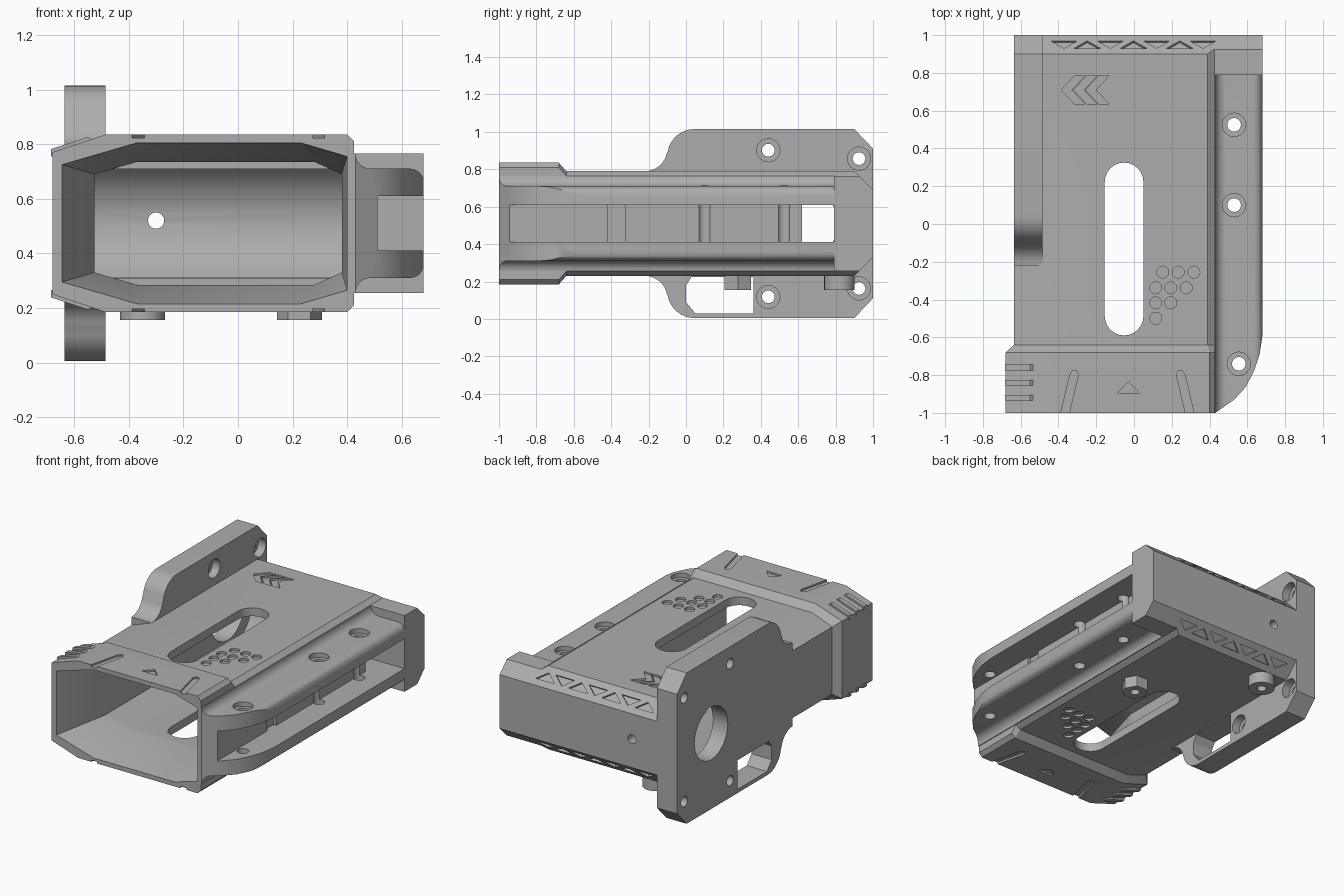
import bpy
import bmesh
from math import cos, sin, radians, pi
from mathutils import Vector

if "Cube" in bpy.data.objects:
    bpy.data.objects.remove(bpy.data.objects["Cube"])

grey = bpy.data.materials.new("plain grey")
grey.use_nodes = True
COLOUR = (0.42, 0.42, 0.42, 1)
grey.diffuse_color = COLOUR
grey.node_tree.nodes["Principled BSDF"].inputs["Base Color"].default_value = COLOUR

MID = 0.51  # height of the mirror plane
AXES = {"x": lambda u, v, d: (d, u, v),
        "y": lambda u, v, d: (u, d, v),
        "z": lambda u, v, d: (u, v, d)}


def skin(name, loops):
    """Closed solid through loops that have equal point counts."""
    bm = bmesh.new()
    rings = [[bm.verts.new(p) for p in loop] for loop in loops]
    n = len(rings[0])
    for a, b in zip(rings, rings[1:]):
        for i in range(n):
            j = (i + 1) % n
            bm.faces.new((a[i], a[j], b[j], b[i]))
    bm.faces.new(rings[0])
    bm.faces.new(rings[-1])
    bmesh.ops.recalc_face_normals(bm, faces=bm.faces)
    mesh = bpy.data.meshes.new(name)
    bm.to_mesh(mesh)
    bm.free()
    obj = bpy.data.objects.new(name, mesh)
    bpy.context.collection.objects.link(obj)
    mesh.materials.append(grey)
    return obj


def prism(name, pts, axis, a, b):
    place = AXES[axis]
    return skin(name, [[place(u, v, d) for u, v in pts] for d in (a, b)])


def arc(cx, cy, r, start, end, n=8):
    steps = [radians(start + (end - start) * i / n) for i in range(n + 1)]
    return [(cx + r * cos(t), cy + r * sin(t)) for t in steps]


def circle(cx, cy, r, n=24):
    return arc(cx, cy, r, 0, 360 - 360 / n, n - 1)


def box(u0, u1, v0, v1):
    return [(u0, v0), (u1, v0), (u1, v1), (u0, v1)]


def mirrored(upper):
    """Close an upper half profile with its reflection in the mid height."""
    return upper + [(u, 2 * MID - v) for u, v in reversed(upper)]


def combine(obj, tool, operation="DIFFERENCE", keep=False):
    mod = obj.modifiers.new("cut", "BOOLEAN")
    mod.operation, mod.object, mod.solver = operation, tool, "EXACT"
    bpy.context.view_layer.objects.active = obj
    bpy.ops.object.modifier_apply(modifier=mod.name)
    if not keep:
        bpy.data.objects.remove(tool)


def cut(obj, pts, axis, a, b):
    combine(obj, prism("cutter", pts, axis, a, b))


def engrave(obj, pts, z, depth=0.012, both=True):
    """Shallow pocket in the top face, and in the bottom face if both."""
    cut(obj, pts, "z", z - depth, z + 0.05)
    if both:
        cut(obj, pts, "z", 2 * MID - z - 0.05, 2 * MID - z + depth)


# Housing: faceted tube with chamfered rear end
shell_half = [(-0.635, 0.735), (-0.485, 0.79), (0.39, 0.79), (0.425, 0.765)]
shell = mirrored(shell_half)
housing = prism("housing", shell, "y", -0.64, 1)
end_block = prism("end_block", box(0.40, 0.68, 0.255, 0.765), "y", 0.79, 1)
combine(housing, end_block, "UNION")
for sign in (1, -1):
    wedge = [(0.9, MID + sign * 0.28), (1.01, MID + sign * 0.17),
             (1.01, MID + sign * 0.4), (0.9, MID + sign * 0.4)]
    cut(housing, wedge, "x", -0.7, 0.72)

# Side plate with swept front edges, joined to the housing
plate_half = (arc(-0.22, 0.91, 0.12, -90, -10) + arc(0.045, 0.87, 0.145, 170, 90)
              + [(0.9, 1.015), (1, 0.91)])
plate = prism("side_plate", mirrored(plate_half), "x", -0.635, -0.485)
combine(housing, plate, "UNION")

# Mouth collar stepping down to the housing
collar_half = [(-0.68, 0.77), (-0.485, 0.835), (0.4, 0.835), (0.425, 0.81)]
collar_ring = mirrored(collar_half)
collar = skin("mouth_collar", [[(x, y, z) for x, z in ring] for y, ring in
                               ((-1, collar_ring), (-0.68, collar_ring), (-0.64, shell))])

# Tapered cavity with a rounded back wall
mouth = mirrored([(-0.645, 0.725), (-0.37, 0.805), (0.23, 0.805), (0.4, 0.755)])
inner = mirrored([(-0.525, 0.69), (-0.37, 0.735), (0.28, 0.735), (0.38, 0.69)])
cavity = skin("cavity_cutter", [[(x, y, z) for x, z in ring] for y, ring in
                                ((-1.001, mouth), (-0.66, inner), (0.75, inner))])
combine(collar, cavity, keep=True)
combine(housing, cavity)
back = [(0.7, 0.31), (0.7, 0.71)] + arc(0.66, MID, 0.24, 56, -56, 10)
cut(housing, back, "x", -0.525, 0.38)

# Long window through top and bottom
window = arc(-0.0525, 0.2225, 0.1025, 0, 180, 12) + arc(-0.0525, -0.4875, 0.1025, 180, 360, 12)
cut(housing, window, "z", 0.1, 0.9)

# Plate openings: large port, guard window and counterbored screw holes
cut(housing, circle(0.64, MID, 0.175, 32), "x", -0.7, -0.45)
guard = [(0.03, 0.225), (0, 0.18), (0, 0.09), (0.05, 0.03), (0.36, 0.03), (0.36, 0.225)]
cut(housing, guard, "x", -0.7, -0.4)
for y, z in ((0.44, 0.902), (0.925, 0.857)):
    for height in (z, 2 * MID - z):
        cut(housing, circle(y, height, 0.034), "x", -0.7, -0.4)
        cut(housing, circle(y, height, 0.062), "x", -0.54, -0.4)
cut(housing, circle(-0.3, 0.52, 0.03, 16), "y", 0.8, 1.1)
cut(housing, box(0.62, 0.79, 0.41, 0.61), "x", 0.3, 0.6)

# Side rail: filleted profile trimmed to a curved nose, then slotted
rail_half = ([(0.425, 0.765)] + arc(0.485, 0.765, 0.055, 180, 270, 6)
             + arc(0.63, 0.66, 0.05, 90, 0, 6))
rail = prism("side_rail", mirrored(rail_half), "y", -1, 0.79)
nose = [(0.42, -1.01), (0.43, -1), (0.53, -0.93), (0.59, -0.865), (0.635, -0.78),
        (0.665, -0.69), (0.68, -0.59), (0.69, 0.8), (0.42, 0.8)]
combine(rail, prism("nose_cutter", nose, "z", 0, 1), "INTERSECT")
cut(rail, box(0.51, 0.75, 0.41, 0.61), "y", -1.1, 0.85)
cut(rail, box(-0.42, -0.325, 0.41, 0.61), "x", 0.49, 0.55)
cut(rail, box(0.62, 0.85, 0.41, 0.61), "x", 0.4, 0.55)
for x, y in ((0.53, 0.525), (0.53, 0.1), (0.555, -0.74)):
    cut(rail, circle(x, y, 0.036), "z", 0.1, 0.9)
    cut(rail, circle(x, y, 0.062), "z", 0.68, 0.9)

# Dot cluster and chevrons on the housing
for y, xs in ((-0.255, (0.152, 0.235, 0.317)), (-0.338, (0.115, 0.195, 0.277)),
              (-0.417, (0.115, 0.195)), (-0.5, (0.115,))):
    for x in xs:
        engrave(housing, circle(x, y, 0.032, 12), 0.79, 0.015)
for tip in (-0.385, -0.32, -0.257):
    chevron = [(tip, 0.71), (tip + 0.07, 0.785), (tip + 0.125, 0.785),
               (tip + 0.055, 0.71), (tip + 0.125, 0.635), (tip + 0.07, 0.635)]
    engrave(housing, chevron, 0.79, both=False)

# Alternating triangles sunk into both rear chamfers
for sign in (1, -1):
    normal = Vector((0, 1, sign)).normalized()
    along = Vector((0, 1, -sign)).normalized()
    for i in range(7):
        centre = Vector((-0.37 + i * 0.1225, 0.95, MID + sign * 0.23))
        flip = 1 if i % 2 == 0 else -1
        tri = [centre + Vector((u, 0, 0)) + along * v * flip
               for u, v in ((-0.07, 0.028), (0.07, 0.028), (0, -0.028))]
        flipped = [[p + normal * d for p in tri] for d in (-0.014, 0.03)]
        combine(housing, skin("triangle_cutter", flipped))

# Slanted grooves and arrow on the collar
for sign in (1, -1):
    groove = [(-0.035 + sign * x, y) for x, y in
              ((0.355, -1.01), (0.305, -0.8), (0.29, -0.775), (0.27, -0.775),
               (0.26, -0.8), (0.31, -1.01))]
    engrave(collar, groove, 0.835)
engrave(collar, [(-0.09, -0.895), (0.03, -0.895), (-0.03, -0.835)], 0.835)

# Grip ribs wrapping the collar corner, above and below
rib = [(-0.684, 0.755), (-0.684, 0.782), (-0.55, 0.826), (-0.53, 0.815), (-0.66, 0.76)]
for i in range(3):
    y = -0.92 + i * 0.08
    prism("upper_grip_rib", rib, "y", y - 0.015, y + 0.015)
    prism("lower_grip_rib", [(x, 2 * MID - z) for x, z in rib], "y", y - 0.015, y + 0.015)

# Drilled bosses under the housing
for name, x, y, sides in (("angular_boss", 0.225, 0.277, 6), ("round_boss", -0.35, 0.82, 24)):
    boss = prism(name, circle(x, y, 0.082, sides), "z", 0.155, 0.26)
    cut(boss, circle(x, y, 0.03, 16), "z", 0.1, 0.235)

# Smooth curves, crisp edges
for obj in bpy.context.collection.objects:
    if obj.type == "MESH" and obj.data.materials[:] and obj.data.materials[0] == grey:
        bpy.ops.object.select_all(action="DESELECT")
        obj.select_set(True)
        bpy.context.view_layer.objects.active = obj
        bpy.ops.object.shade_smooth_by_angle(angle=pi / 7)
